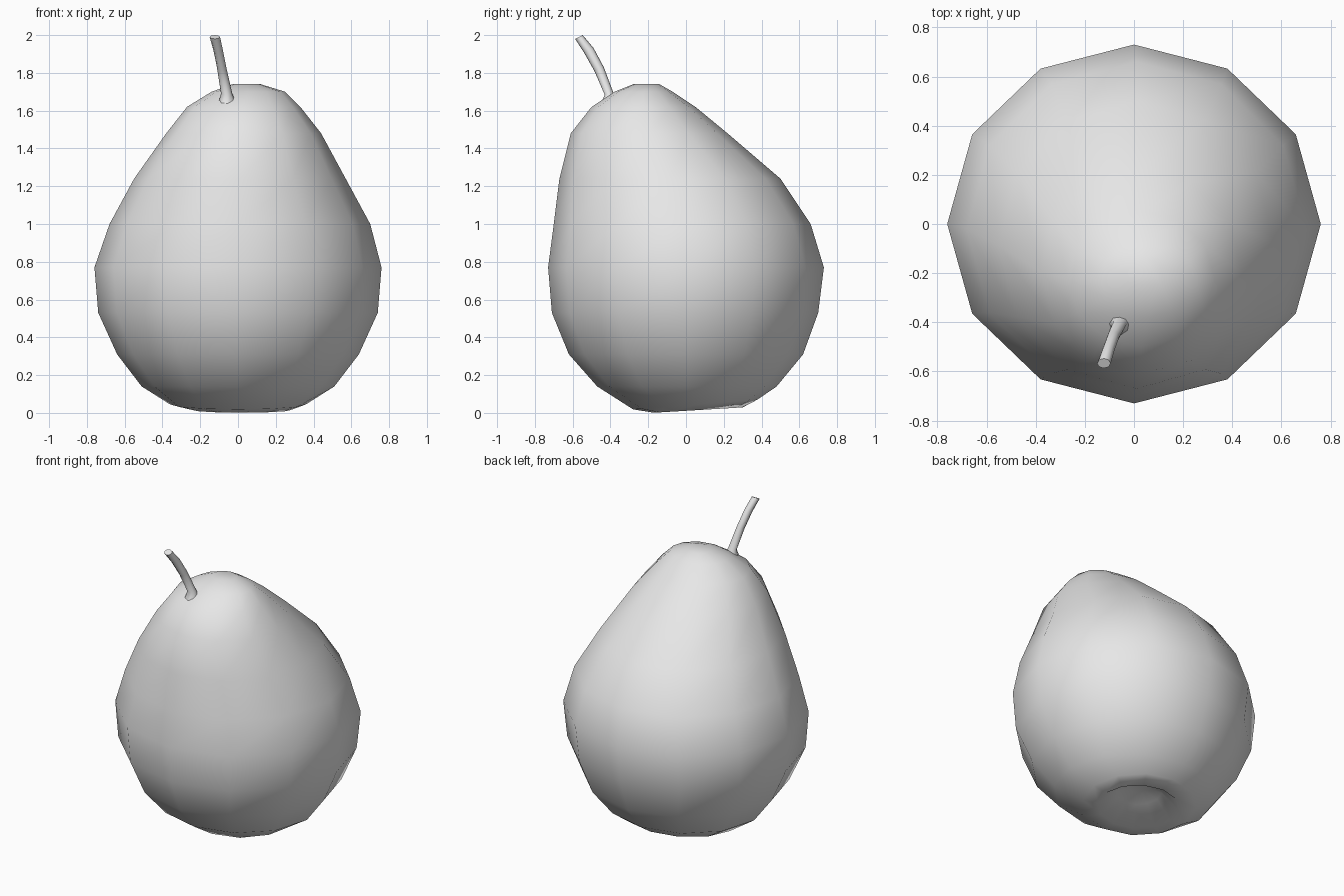
import bpy, bmesh, math

cube = bpy.data.objects.get("Cube")
if cube:
    bpy.data.objects.remove(cube, do_unlink=True)

grey = bpy.data.materials.new("pale grey")
grey.use_nodes = True
grey.diffuse_color = (0.8, 0.8, 0.8, 1)
grey.node_tree.nodes["Principled BSDF"].inputs["Base Color"].default_value = (0.8, 0.8, 0.8, 1)


def loft(name, rings, sides):
    """Skin oval rings given as (z, x min, x max, y min, y max, slope along y)."""
    bm = bmesh.new()
    loops = []
    for z, x0, x1, y0, y1, slope in rings:
        loop = []
        for i in range(sides):
            a = math.tau * i / sides
            dy = math.sin(a) * (y1 - y0) / 2
            x = (x0 + x1) / 2 + math.cos(a) * (x1 - x0) / 2
            loop.append(bm.verts.new((x, (y0 + y1) / 2 + dy, z + slope * dy)))
        loops.append(loop)
    for low, high in zip(loops, loops[1:]):
        for i in range(sides):
            j = (i + 1) % sides
            bm.faces.new((low[i], low[j], high[j], high[i]))
    bm.faces.new(loops[0][::-1])
    bm.faces.new(loops[-1])
    bmesh.ops.recalc_face_normals(bm, faces=bm.faces)
    mesh = bpy.data.meshes.new(name)
    bm.to_mesh(mesh)
    bm.free()
    mesh.materials.append(grey)
    mesh.shade_smooth()
    obj = bpy.data.objects.new(name, mesh)
    bpy.context.collection.objects.link(obj)
    return obj


# Leaning fruit body, from the dimple underneath up to the blunt crown
loft("pear_body", [
    (0.09, 0.03, 0.13, 0.09, 0.19, 0.1),
    (0.07, -0.07, 0.21, 0.0, 0.27, 0.1),
    (0.015, -0.24, 0.28, -0.17, 0.3, 0.06),
    (0.045, -0.36, 0.36, -0.28, 0.38, 0.08),
    (0.14, -0.51, 0.51, -0.47, 0.48, 0),
    (0.31, -0.64, 0.64, -0.62, 0.62, 0),
    (0.53, -0.74, 0.74, -0.71, 0.7, 0),
    (0.77, -0.76, 0.76, -0.73, 0.73, 0),
    (1.0, -0.68, 0.7, -0.7, 0.66, 0),
    (1.24, -0.55, 0.57, -0.67, 0.5, 0),
    (1.48, -0.38, 0.44, -0.61, 0.22, 0),
    (1.62, -0.27, 0.33, -0.5, 0.05, 0),
    (1.7, -0.14, 0.25, -0.38, -0.07, 0),
    (1.74, -0.03, 0.12, -0.28, -0.14, 0),
], 12)

# Bent stem with a flared foot
stem = loft("stem", [
    (1.62, -0.11, 0.0, -0.46, -0.35, 0),
    (1.69, -0.09, -0.03, -0.43, -0.385, 0.3),
    (1.82, -0.11, -0.06, -0.485, -0.435, 0.4),
    (1.92, -0.13, -0.08, -0.54, -0.49, 0.5),
    (1.99, -0.15, -0.095, -0.587, -0.547, 0.5),
], 8)
bpy.context.view_layer.objects.active = stem
stem.select_set(True)
bpy.ops.object.shade_smooth_by_angle(angle=math.radians(50))
